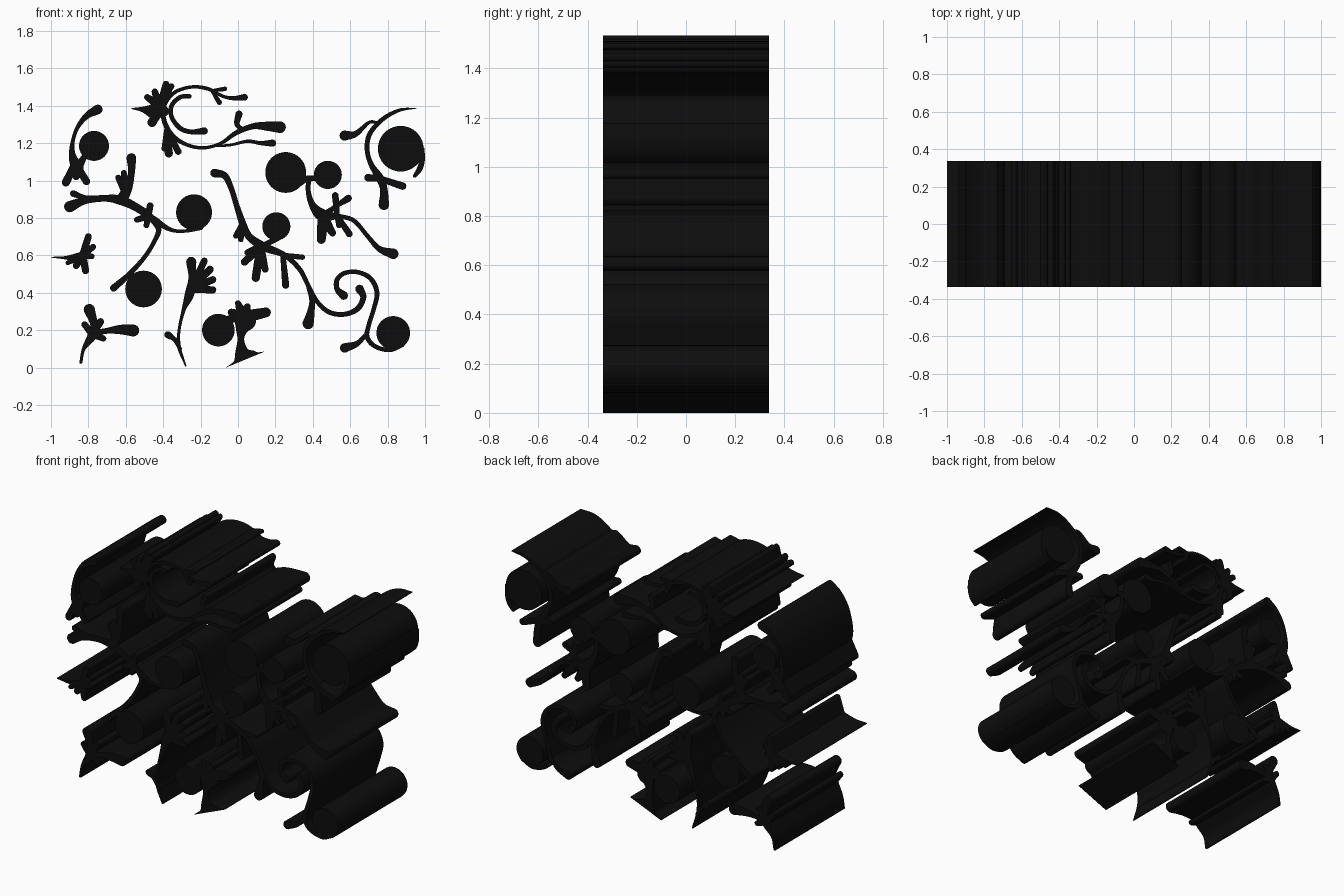
import bpy, bmesh, math
from mathutils import Vector
from mathutils.geometry import delaunay_2d_cdt

HALF = 0.337      # half depth
ink = bpy.data.materials.new("ink_black")
ink.diffuse_color = (0.004, 0.004, 0.004, 1)


def disc(x, z, r, n=40):
    return [Vector((x + r * math.cos(2 * math.pi * i / n),
                    z + r * math.sin(2 * math.pi * i / n))) for i in range(n)]


def spline(pts, steps=7):
    P = [Vector(p) for p in pts]
    if len(P) == 2:
        return P
    P = [2 * P[0] - P[1]] + P + [2 * P[-1] - P[-2]]
    out = []
    for a, b, c, d in zip(P, P[1:], P[2:], P[3:]):
        for i in range(steps):
            t = i / steps
            out.append(0.5 * (2 * b + (c - a) * t + (2 * a - 5 * b + 4 * c - d) * t * t
                              + (3 * b - a - 3 * c + d) * t ** 3))
    return out + [P[-2]]


def stroke(pts):
    """Tapered ribbon through (x, z, radius) points, as quads plus round ends."""
    S = spline(pts)
    sides = []
    for i, s in enumerate(S):
        t = (S[min(i + 1, len(S) - 1)] - S[max(i - 1, 0)]).xy.normalized()
        n = Vector((-t.y, t.x)) * max(s.z, 0.15)
        sides.append((s.xy + n, s.xy - n))
    polys = [[a[0], a[1], b[1], b[0]] for a, b in zip(sides, sides[1:])]
    return polys + [disc(e.x, e.y, e.z, 16) for e in (S[0], S[-1]) if 0.4 < e.z < 4.5]


def ornament(name, strokes=(), discs=(), fans=()):
    """Union of the flat outlines (units of 1/100), extruded through the depth."""
    polys = [disc(*d) for d in discs]
    for s in strokes:
        polys += stroke(s)
    for root, *tips in fans:
        for tip in tips:
            polys += stroke([root, tip])
    verts, faces = [], []
    for p in polys:
        area = sum(a.cross(b) for a, b in zip(p, p[1:] + p[:1]))
        p = p if area > 0 else p[::-1]
        faces.append(list(range(len(verts), len(verts) + len(p))))
        verts += [v / 100 for v in p]
    v2, _, f2, _, _, src = delaunay_2d_cdt(verts, [], faces, 0, 1e-5)
    bm = bmesh.new()
    bv = [bm.verts.new((v.x, -HALF, v.y)) for v in v2]
    for f, s in zip(f2, src):
        if s:
            bm.faces.new([bv[i] for i in f])
    bmesh.ops.delete(bm, geom=[v for v in bm.verts if not v.link_faces], context='VERTS')
    ext = bmesh.ops.extrude_face_region(bm, geom=bm.faces[:])
    bmesh.ops.translate(bm, vec=(0, 2 * HALF, 0),
                        verts=[g for g in ext["geom"] if isinstance(g, bmesh.types.BMVert)])
    bmesh.ops.recalc_face_normals(bm, faces=bm.faces[:])
    me = bpy.data.meshes.new(name)
    bm.to_mesh(me)
    bm.free()
    ob = bpy.data.objects.new(name, me)
    bpy.context.collection.objects.link(ob)
    me.materials.append(ink)
    bpy.context.view_layer.objects.active = ob
    ob.select_set(True)
    bpy.ops.object.shade_smooth_by_angle(angle=math.radians(35))
    ob.select_set(False)


# upper left sprig with berry
ornament("upper_left_sprig",
         [[(-75, 138, 2.6), (-81, 134.5, 1.7), (-86, 128, 1.1), (-88.5, 120, 1.1),
           (-88.5, 113, 2), (-86, 107, 3.5)],
          [(-82, 113, 1.5), (-86, 106, 2.5)]],
         [(-77, 118.5, 8)],
         [[(-87, 109, 2), (-92, 99, 2.2), (-86.5, 102, 1.8), (-81, 99.5, 2)]])

# top scroll with leaf and long tendrils
ornament("top_scroll",
         [[(3.5, 144.5, 1.8), (-2, 144, 1.2), (-8, 145, .9), (-16, 149, 1), (-25, 150, .9),
           (-34, 147, 1), (-39.5, 140, 1.2), (-39.5, 132, 1.3), (-35, 124, 1.3),
           (-27, 119, 1), (-18, 117.5, .9), (-9, 120, .9), (-1, 125.5, 1.3),
           (8, 129, 1.6), (16, 129, 2.5), (22.5, 128.5, 3.1)],
          [(-12, 118.5, .7), (-4, 119, .7), (5, 121, .9), (12, 120, 1.1), (18.5, 120, 1.9)],
          [(3, 127, 1), (-.5, 130, 1.4), (.5, 135.5, 1.9)],
          [(-57, 138.5, .2), (-51, 138, 1.5), (-45, 137, 4), (-40, 137, 3)]],
         fans=[[(-42, 140, 2.5), (-48.5, 144.5, 1.7), (-44.5, 147.5, 1.7)],
               [(-41, 142, 2), (-38.5, 151.5, 1.8), (-35.5, 150.5, 1.5)],
               [(-43, 136, 2.5), (-46, 131, 2.4)],
               [(-38, 127, 1.5), (-37, 114.5, 2.2), (-32, 115.5, 1.8), (-39.5, 117, 1.4)],
               [(-14, 148, .8), (-10, 141.8, 1.4), (-7, 149, 1.2)]])
ornament("top_scroll_inner_curl",
         [[(-26, 145, 1.2), (-31, 144.5, 1.2), (-35.5, 140, 1.2), (-35.5, 134, 1.2),
           (-31, 128, 1.3), (-25, 126, 1.3), (-18, 126.5, 1.9)]])

# upper right hooked sprig and its berry
ornament("upper_right_sprig",
         [[(95.5, 138.7, .2), (86, 137.5, .9), (77, 132.5, 1.2), (70.5, 125, 1.3),
           (69, 117, 1.3), (71, 109, 1.4), (76, 101, 2.2), (78, 95, 2), (78, 87, 2.8)],
          [(57, 124, 2.7), (63, 125, 1.6), (70, 131, .9), (74, 131, .8)]],
         fans=[[(76, 101, 1.6), (69.5, 101.5, 2), (88, 97, 2)]])
ornament("upper_right_berry",
         [[(99, 117, .7), (98.5, 111, 1.4), (97, 106, 1.5), (94.5, 102.5, 1)]],
         [(87, 117, 12.2)])

# middle left branch with two berries
ornament("middle_left_branch",
         [[(-90, 86, 3), (-82, 89.3, 2), (-71, 90.5, 1.8), (-63, 89.5, 2.5), (-55, 86, 2.2),
           (-47, 80.5, 2), (-42.5, 74, 1.5), (-45, 67, 1.2), (-50, 59, 1.2),
           (-58, 50, 1.4), (-66.5, 42.5, 1.9)],
          [(-57, 112, 2.6), (-57, 104, 1.8), (-59, 96, 2.5), (-62, 90, 3)],
          [(-45, 79, 2), (-36, 73.7, 1.1), (-28, 73, .9), (-20, 75, 1.5)],
          [(-88, 93, 1.8), (-82, 91, 1.2), (-75, 90.5, 1.3)]],
         [(-23.5, 83, 9.6), (-50.5, 42, 9.8)],
         [[(-60, 93, 2), (-64, 101.5, 1.6), (-61, 104, 1.6)],
          [(-48, 81, 1.8), (-47, 86.5, 1.8), (-54, 79, 1.6), (-49, 76, 1.5)]])

# far left pointed leaf
ornament("far_left_leaf",
         [[(-100, 59, .2), (-93, 58.7, .8), (-86, 59, 2.2), (-82, 60, 2.5)]],
         fans=[[(-83, 60, 2), (-80, 70, 1.8), (-77.5, 64.5, 1.6), (-78, 59.5, 1.4),
                (-81.5, 51.8, 1.9), (-86.5, 54.5, 1.8), (-91, 56, 1.2)]])

# lower left sprig
ornament("lower_left_sprig",
         [[(-84, 2.8, .8), (-82.5, 10, 1), (-78, 17, 2.5), (-77, 23, 2), (-79.5, 31, 3)],
          [(-78, 18, 2), (-71, 19.5, 1.5), (-63, 20.3, 2.5), (-56, 19.8, 3.2)]],
         fans=[[(-78, 18, 2), (-73.5, 24.5, 1.9), (-82, 23, 1.7), (-72, 15.5, 1.6)]])

# lower thin stem with leaf
ornament("lower_thin_stem",
         [[(-28, 1, .4), (-31.5, 11, 1), (-31.5, 20, .8), (-29, 31, 1.1), (-26, 39, 2.5),
           (-24.5, 48, 2), (-25, 56.5, 2.7)],
          [(-31, 10, 1), (-34, 15, 1.2), (-37.5, 17.5, 1.9)]],
         fans=[[(-25, 42, 2), (-18, 57, 1.8), (-15, 52.5, 2), (-13.5, 47, 1.9),
                (-13.5, 41.5, 1.9)]])

# stump with flared foot, leafy crown and berry
ornament("flared_stump",
         [[(4, 4.3, 11.5), (3.5, 5.5, 7), (2, 9, 3.5), (1.5, 15, 1.8), (2, 20, 3.2),
           (3.5, 24.5, 6), (4, 29, 5)]],
         [(-10.5, 20, 8.7)],
         [[(3, 27, 3.5), (-3.5, 29.5, 2), (0, 34.3, 1.6), (5, 32.5, 1.8), (15, 29.5, 2.6),
           (-5, 26, 1.8)]])

# large central vine: main stem, crozier, leaves and berries
ornament("central_vine",
         [[(-12.5, 104, 2.3), (-7, 102.5, 1.8), (-3.5, 95.5, 1.5), (-1, 87.5, 1.5),
           (2.5, 77, 1.9), (6, 70, 2), (14, 64.5, 2.3), (25, 60, 1.5), (33, 52.5, 1.3),
           (37.5, 44, 1.2), (42.5, 35, 1.2), (49, 29.5, 1.3), (57, 28.5, 1.3),
           (64, 31.5, 1.5), (67, 37.5, 1.6), (65, 42, 2.3)],
          [(37.5, 44, 1.2), (39.5, 36, 1.4), (39, 30, 2), (37.5, 23.5, 3)],
          [(56.5, 38.5, 2.3), (53, 42, 1.5), (53, 47, 1.3), (57, 50.5, 1.2), (64, 51, 1.2),
           (71, 47.5, 1.3), (74.3, 40, 1.3), (72.5, 31, 1.2), (70, 23, 1.2),
           (69, 16.5, 1.3), (73, 11.5, 1.2), (81, 9.3, 1.1), (88, 12, 1)],
          [(57, 10.5, 2.5), (64, 13, 1.5), (69.5, 19, .9)],
          [(13, 65, 1.5), (21, 69, 1.5)]],
         [(20.5, 75.5, 7.5), (83, 18.5, 9)],
         [[(2.5, 77, 1.5), (-1, 70.5, 1.6), (1.5, 68.5, 1.5)],
          [(12, 64.5, 2.2), (9.5, 48, 2.2), (3.5, 56.5, 2), (5, 61.5, 1.6), (14.5, 52.5, 1.8)],
          [(24, 60, 1.4), (25.5, 44, 1.9), (34.5, 59, 1.4)]])

# right-hand spray with twin berries
ornament("right_spray",
         [[(33, 98, 1.2), (37, 101, 1.6), (43, 101, 1.2)],
          [(38, 101, 1.4), (37.5, 95, 1.3), (39.5, 87.5, 1.8), (45, 81.5, 3.2),
           (54, 80.8, 1.4), (62, 78.5, 1.2), (69.5, 70, 1.2), (75.5, 63.5, 1.6),
           (83, 60.8, 2.8)],
          [(47, 82, 2), (52, 86, 1.2), (59, 90.5, 1.9)]],
         [(25.5, 104.3, 10.9), (48, 103, 7.5)],
         [[(45.5, 80, 3), (44.5, 68.5, 2.4), (50.5, 72, 1.9), (48, 76, 2)],
          [(53, 81, 1.4), (59.5, 71.5, 1.8), (54, 76, 1.5), (52, 92, 1.8)]])
